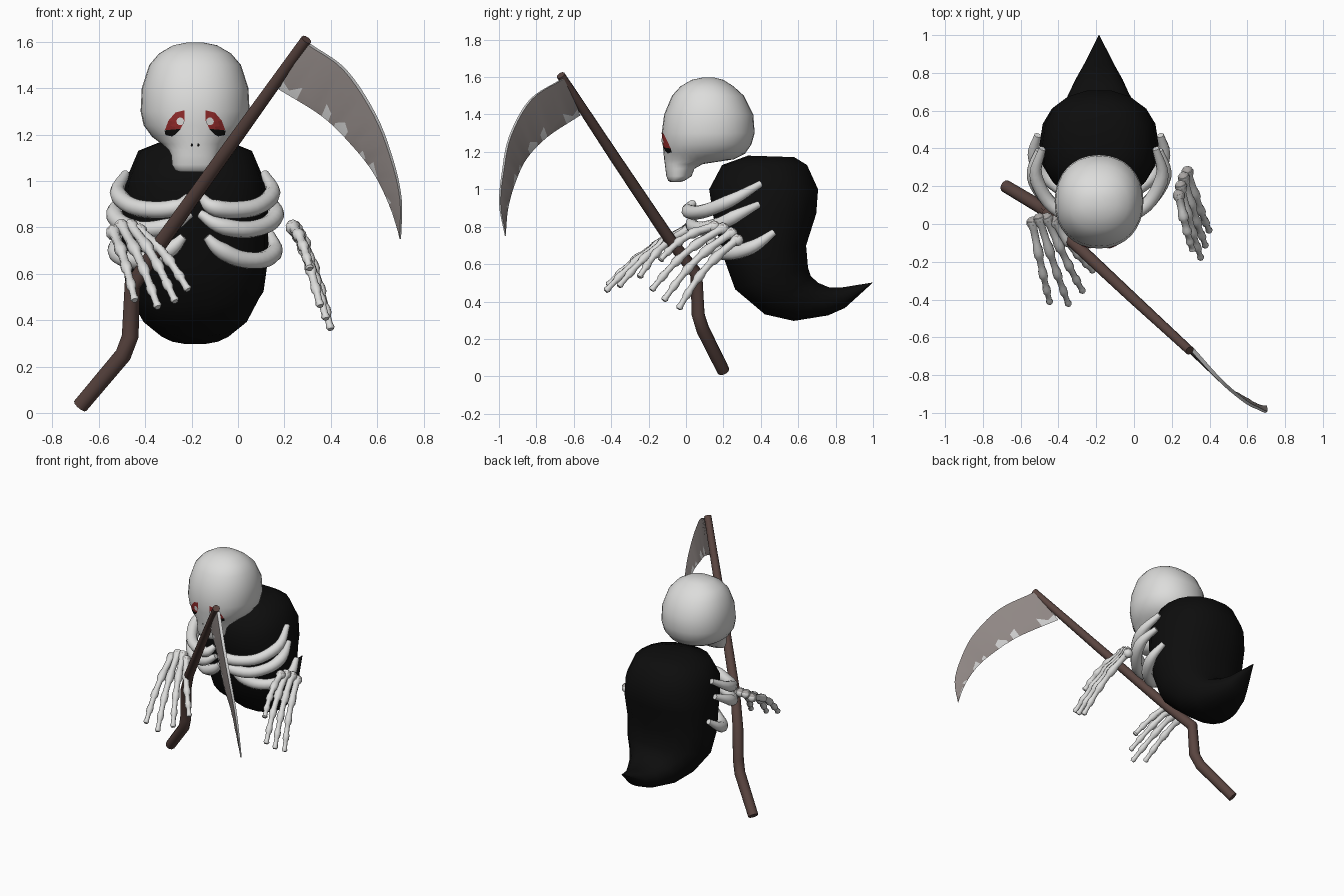
import bpy, bmesh, math
from mathutils import Vector
from mathutils.bvhtree import BVHTree

if "Cube" in bpy.data.objects:
    bpy.data.objects.remove(bpy.data.objects["Cube"])

MID = -0.185  # symmetry plane of the body


def material(name, r, g, b):
    m = bpy.data.materials.new(name)
    m.use_nodes = True
    m.diffuse_color = (r, g, b, 1)
    m.node_tree.nodes["Principled BSDF"].inputs["Base Color"].default_value = (r, g, b, 1)
    return m


BONE = material("bone_white", 0.72, 0.72, 0.71)
CLOTH = material("cloak_black", 0.004, 0.004, 0.004)
WOOD = material("dark_wood", 0.1, 0.058, 0.05)
STEEL = material("dull_steel", 0.28, 0.245, 0.235)
EDGE = material("bright_edge", 0.6, 0.6, 0.6)
RED = material("eye_red", 0.3, 0.025, 0.025)
WEAR = material("worn_bone", 0.38, 0.36, 0.35)


def finish(name, bm, *mats, angle=40):
    bmesh.ops.recalc_face_normals(bm, faces=bm.faces)
    mesh = bpy.data.meshes.new(name)
    bm.to_mesh(mesh)
    bm.free()
    ob = bpy.data.objects.new(name, mesh)
    bpy.context.collection.objects.link(ob)
    for m in mats:
        mesh.materials.append(m)
    if angle:
        bpy.ops.object.select_all(action='DESELECT')
        bpy.context.view_layer.objects.active = ob
        ob.select_set(True)
        bpy.ops.object.shade_smooth_by_angle(angle=math.radians(angle))
    return ob


def loft(bm, rings):
    """Skin a list of closed rings and cap both ends."""
    rows = [[bm.verts.new(p) for p in ring] for ring in rings]
    for a, b in zip(rows, rows[1:]):
        for i in range(len(a)):
            j = (i + 1) % len(a)
            bm.faces.new((a[i], a[j], b[j], b[i]))
    bm.faces.new(rows[0])
    bm.faces.new(rows[-1])


def oval(centre, u, v, n=20, power=2.0):
    ring = []
    for i in range(n):
        a = 2 * math.pi * i / n
        c, s = math.cos(a), math.sin(a)
        ring.append(centre + u * math.copysign(abs(c) ** (2 / power), c)
                    + v * math.copysign(abs(s) ** (2 / power), s))
    return ring


def spline(points, steps):
    """Catmull-Rom through the given points."""
    p = [Vector(q) for q in points]
    p = [2 * p[0] - p[1]] + p + [2 * p[-1] - p[-2]]
    out = []
    for a, b, c, d in zip(p, p[1:], p[2:], p[3:]):
        for k in range(steps):
            t = k / steps
            out.append(0.5 * (2 * b + (c - a) * t + (2 * a - 5 * b + 4 * c - d) * t * t
                              + (3 * b - a - 3 * c + d) * t ** 3))
    return out + [p[-2]]


def tube(bm, points, radii, n=10):
    pts = [Vector(q) for q in points]
    rings = []
    side = Vector((0.3, 1, 0.2))
    for i, q in enumerate(pts):
        t = (pts[min(i + 1, len(pts) - 1)] - pts[max(i - 1, 0)]).normalized()
        side = (side - t * side.dot(t)).normalized()
        rings.append(oval(q, side * radii[i], t.cross(side) * radii[i], n))
    loft(bm, rings)


# Skull: height, half width, front y, back y
skull_rows = [(1.598, .03, .09, .15), (1.585, .095, .03, .20), (1.55, .155, -.03, .255),
              (1.5, .198, -.075, .31), (1.4, .23, -.117, .36), (1.3, .235, -.13, .367),
              (1.24, .222, -.125, .35), (1.19, .185, -.12, .315), (1.16, .145, -.117, .255),
              (1.135, .115, -.113, .09), (1.11, .103, -.11, .045), (1.07, .1, -.105, .03),
              (1.045, .085, -.095, -.01), (1.038, .06, -.08, -.03)]
bm = bmesh.new()
loft(bm, [oval(Vector((MID, (f + b) / 2, z)), Vector((w, 0, 0)), Vector((0, (b - f) / 2, 0)), 32, 2.15)
          for z, w, f, b in skull_rows])
skull = finish("skull", bm, BONE, angle=70)
skull_tree = BVHTree.FromPolygons([v.co for v in skull.data.vertices],
                                  [p.vertices for p in skull.data.polygons])


def face_plate(name, outline, mat, lift):
    """Thin patch laid on the front of the skull."""
    bm = bmesh.new()
    n = len(outline)
    cx, cz = sum(p[0] for p in outline) / n, sum(p[1] for p in outline) / n

    def put(x, z):
        hit = skull_tree.ray_cast(Vector((MID + x, -1, z)), Vector((0, 1, 0)))[0]
        return bm.verts.new((MID + x, hit.y - lift, z))
    mid = put(cx, cz)
    half = [put((x + cx) / 2, (z + cz) / 2) for x, z in outline]
    rim = [put(x, z) for x, z in outline]
    for i in range(n):
        j = (i + 1) % n
        bm.faces.new((mid, half[i], half[j]))
        bm.faces.new((half[i], rim[i], rim[j], half[j]))
    ob = finish(name, bm, mat, angle=0)
    if sum(p.normal.y for p in ob.data.polygons) > 0:
        ob.data.flip_normals()


def disc(x, z, rx, rz):
    return [(x + rx * math.cos(k * math.pi / 5), z + rz * math.sin(k * math.pi / 5)) for k in range(10)]


# Eyes and nostrils
for side, s in (("left", 1), ("right", -1)):
    eye = [(.045, 1.305), (.085, 1.295), (.115, 1.26), (.13, 1.22), (.09, 1.213), (.062, 1.225), (.045, 1.26)]
    lid = [(.06, 1.225), (.095, 1.222), (.132, 1.218), (.128, 1.198), (.1, 1.192), (.085, 1.2)]
    face_plate(side + "_eye", [(s * x, z) for x, z in eye], RED, .004)
    face_plate(side + "_lower_lid", [(s * x, z) for x, z in lid], CLOTH, .006)
    face_plate(side + "_eye_glint", disc(s * .064, 1.257, .017, .017), BONE, .008)
    face_plate(side + "_nostril", disc(s * .014, 1.155, .005, .007), CLOTH, .003)

# Cloaked body: front point (y, z), back point (y, z), half width
body_rows = [(.33, 1.18, .58, 1.172, .13), (.19, 1.13, .65, 1.13, .245), (.12, 1.0, .71, 1.0, .3),
             (.14, .865, .70, .87, .315), (.2, .63, .645, .70, .315), (.26, .465, .655, .58, .295),
             (.42, .33, .67, .535, .235), (.575, .295, .71, .50, .18), (.76, .325, .77, .475, .125),
             (.85, .365, .84, .477, .08), (.998, .5, 1.0, .502, .002)]
bm = bmesh.new()
loft(bm, [oval(Vector((MID, (a + c) / 2, (b + d) / 2)), Vector((w, 0, 0)),
               Vector((0, (c - a) / 2, (d - b) / 2)), 18, 2.3) for a, b, c, d, w in body_rows])
finish("cloaked_body", bm, CLOTH, angle=60)

# Ribs: offset from the middle, y, z
ribs = {
    "upper": [(.03, .04, .93), (.07, .01, .89), (.16, .04, .875), (.27, .12, .89), (.335, .26, .95), (.3, .4, 1.03)],
    "middle": [(.02, .04, .86), (.1, .03, .81), (.22, .08, .79), (.315, .18, .815), (.35, .28, .865), (.32, .39, .92)],
    "lower": [(.05, .13, .76), (.1, .14, .71), (.19, .18, .665), (.29, .26, .66), (.345, .37, .70), (.325, .47, .77)],
}
for side, s in (("left", 1), ("right", -1)):
    for name, path in ribs.items():
        pts = spline([(MID + s * x, y, z) for x, y, z in path], 4)
        last = len(pts) - 1
        radii = [.037 * min(1, .5 + 2 * k / last) * min(1, .5 + 2 * (last - k) / last) for k in range(last + 1)]
        bm = bmesh.new()
        tube(bm, pts, radii)
        finish(f"{side}_{name}_rib", bm, BONE, angle=60)


# Hands: knobbly fingers fanning out of a small palm
def hand(side, bases, tips):
    for k, (a, b) in enumerate(zip(bases, tips)):
        a, b = Vector(a), Vector(b)
        pts, radii = [], []
        knots = [0, .36, .62, .83, 1]
        for i, (t0, t1) in enumerate(zip(knots, knots[1:])):
            thin = .021 - .002 * i
            for f, r in ((0, 1.45), (.12, 1.45), (.28, 1), (.72, 1), (.88, 1.3)):
                t = t0 + (t1 - t0) * f
                pts.append(a.lerp(b, t) + Vector((0, -.015, .03)) * math.sin(math.pi * t))
                radii.append(thin * r)
        pts.append(b)
        radii.append(.013)
        bm = bmesh.new()
        tube(bm, pts, radii, 8)
        finish(f"{side}_finger_{k + 1}", bm, BONE, angle=50)
    # Wrist bones, worn on their upper ends
    bm = bmesh.new()
    for a, b in zip(bases, tips):
        a, b = Vector(a), Vector(b)
        start = len(bm.verts)
        bmesh.ops.create_icosphere(bm, subdivisions=2, radius=.033)
        bm.verts.ensure_lookup_table()
        bmesh.ops.translate(bm, verts=bm.verts[start:], vec=a.lerp(b, .03))
    bm.normal_update()
    for f in bm.faces:
        f.material_index = int(f.normal.z > .55)
    finish(side + "_wrist", bm, BONE, WEAR, angle=60)


hand("right", [(-.54, .02, .785), (-.505, .04, .81), (-.465, .04, .81), (-.43, .02, .79)],
     [(-.445, -.42, .485), (-.345, -.43, .455), (-.27, -.36, .48), (-.215, -.25, .53)])
hand("left", [(.235, .16, .805), (.245, .21, .8), (.26, .255, .775), (.28, .285, .74)],
     [(.31, -.14, .62), (.355, -.185, .46), (.38, -.12, .405), (.4, -.04, .36)])

# Scythe handle
bm = bmesh.new()
tube(bm, [(.295, -.67, 1.61), (-.02, -.38, 1.17), (-.335, -.085, .73), (-.455, .055, .55),
          (-.465, .065, .33), (-.495, .09, .25), (-.68, .2, .03)],
     [.024, .029, .032, .035, .036, .036, .034])
finish("scythe_handle", bm, WOOD)

# Scythe blade: outer spine and inner cutting edge
spine = spline([(.305, -.66, 1.59), (.46, -.83, 1.48), (.59, -.94, 1.285), (.665, -.98, 1.09),
                (.702, -.995, .92), (.7, -.965, .75)], 5)
edge = spline([(.175, -.565, 1.395), (.36, -.74, 1.28), (.48, -.85, 1.165), (.58, -.91, 1.04),
               (.65, -.95, .9), (.699, -.964, .752)], 5)
bm = bmesh.new()
rows = []
for k, (p, q) in enumerate(zip(spine, edge)):
    band = .82 + .1 * math.sin(2.1 * k)  # ragged limit of the polished edge
    out = Vector((.7, .7, .1)) * .011 * (1 - .6 * k / len(spine))
    a, b, m = p, q, p.lerp(q, band)
    rows.append([bm.verts.new(v) for v in (a + out, m + out * .6, b, m - out * .6, a - out)])
for k, (r, s) in enumerate(zip(rows, rows[1:])):
    for i in range(5):
        j = (i + 1) % 5
        f = bm.faces.new((r[i], r[j], s[j], s[i]))
        polished = i in (1, 2) and k % 7 in (0, 1, 5)
        f.material_index = int(polished or i == 4)
bm.faces.new(rows[0])
bm.faces.new(rows[-1])
finish("scythe_blade", bm, STEEL, EDGE, angle=30)
